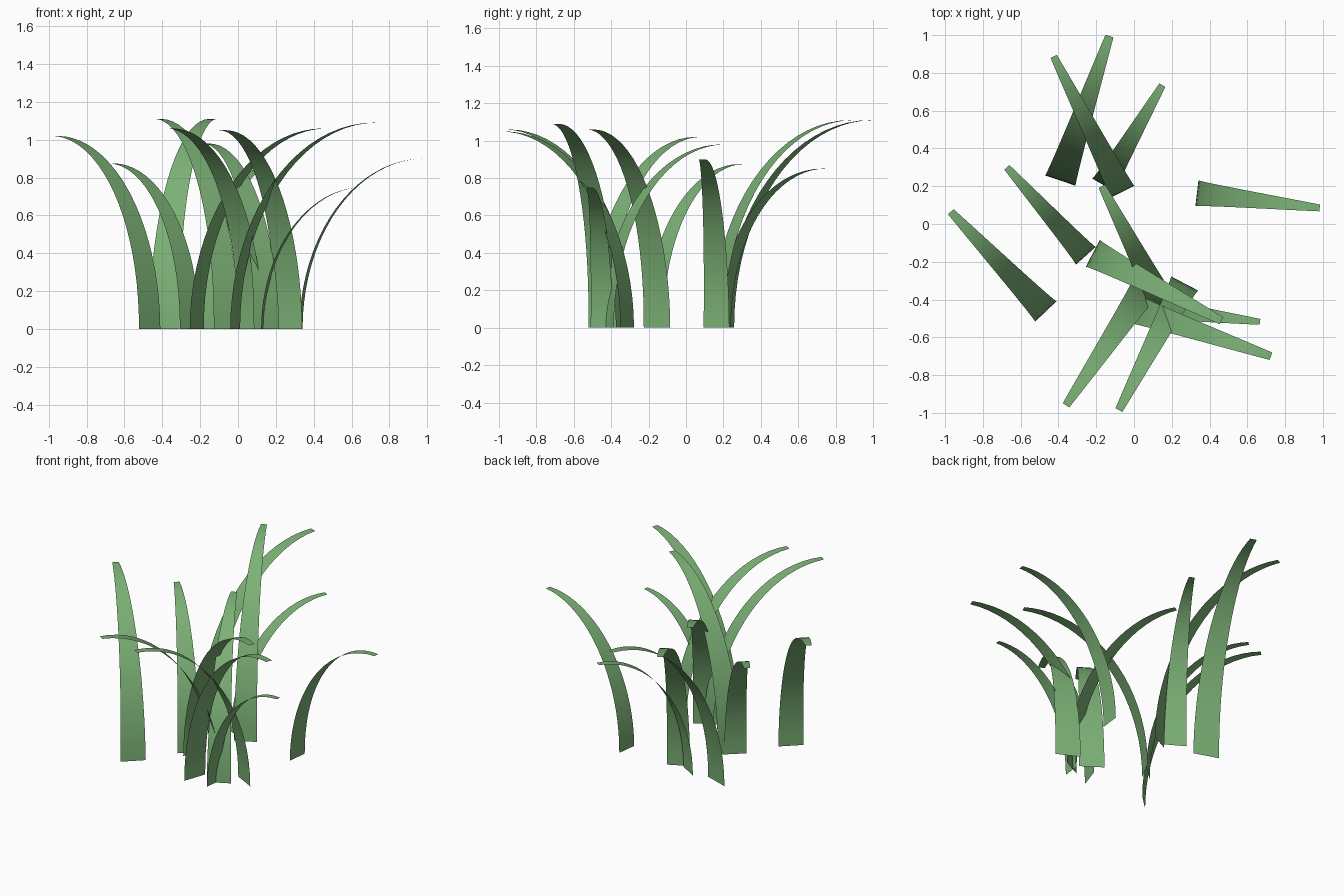
import bpy, bmesh, math
from mathutils import Vector

if "Cube" in bpy.data.objects:
    bpy.data.objects.remove(bpy.data.objects["Cube"])

# shared leaf material
mat = bpy.data.materials.new("leaf_green")
mat.diffuse_color = (0.2, 0.44, 0.18, 1)
mat.use_nodes = True
mat.node_tree.nodes["Principled BSDF"].inputs["Base Color"].default_value = mat.diffuse_color

SEGMENTS = 20


def blade(name, base, tip, height, width):
    """Flat tapering leaf that rises upright and arches over to a level tip."""
    b, t = Vector((*base, 0)), Vector((*tip, 0))
    reach = t - b
    side = Vector((-reach.y, reach.x, 0)).normalized()
    bm = bmesh.new()
    rows = []
    for i in range(SEGMENTS + 1):
        s = i / SEGMENTS
        a = s * math.pi / 2
        c = b + reach * (1 - math.cos(a)) + Vector((0, 0, height * math.sin(a)))
        half = width / 2 * (1 - 0.74 * s ** 1.5)
        rows.append([bm.verts.new(c + side * k * half) for k in (-1, 1)])
    for lo, hi in zip(rows, rows[1:]):
        bm.faces.new((lo[0], hi[0], hi[1], lo[1]))
    for f in bm.faces:
        f.smooth = True
        if f.normal.z < 0:
            f.normal_flip()
    me = bpy.data.meshes.new(name)
    bm.to_mesh(me)
    bm.free()
    me.materials.append(mat)
    ob = bpy.data.objects.new(name, me)
    bpy.context.collection.objects.link(ob)


# base centre, tip centre, height, base width
blades = [
    # leaning to the back
    ((-0.39, 0.23), (-0.13, 0.995), 1.11, 0.17),
    ((-0.063, 0.17), (-0.425, 0.887), 1.11, 0.145),
    ((-0.16, 0.205), (0.15, 0.735), 0.85, 0.14),
    # leaning to the right
    ((0.333, 0.163), (0.983, 0.085), 0.90, 0.138),
    ((-0.015, -0.445), (0.725, -0.70), 1.09, 0.16),
    ((0.13, -0.45), (0.667, -0.518), 0.75, 0.12),
    ((-0.218, -0.155), (0.463, -0.512), 1.06, 0.16),
    # leaning to the left
    ((-0.255, -0.168), (-0.673, 0.30), 0.875, 0.14),
    ((-0.467, -0.463), (-0.97, 0.065), 1.02, 0.156),
    ((0.15, -0.42), (-0.17, 0.20), 0.98, 0.15),
    # leaning to the front
    ((0.065, -0.33), (-0.36, -0.96), 1.06, 0.16),
    ((0.268, -0.315), (-0.08, -0.985), 1.05, 0.16),
]
for n, args in enumerate(blades, 1):
    blade(f"grass_blade_{n:02d}", *args)
